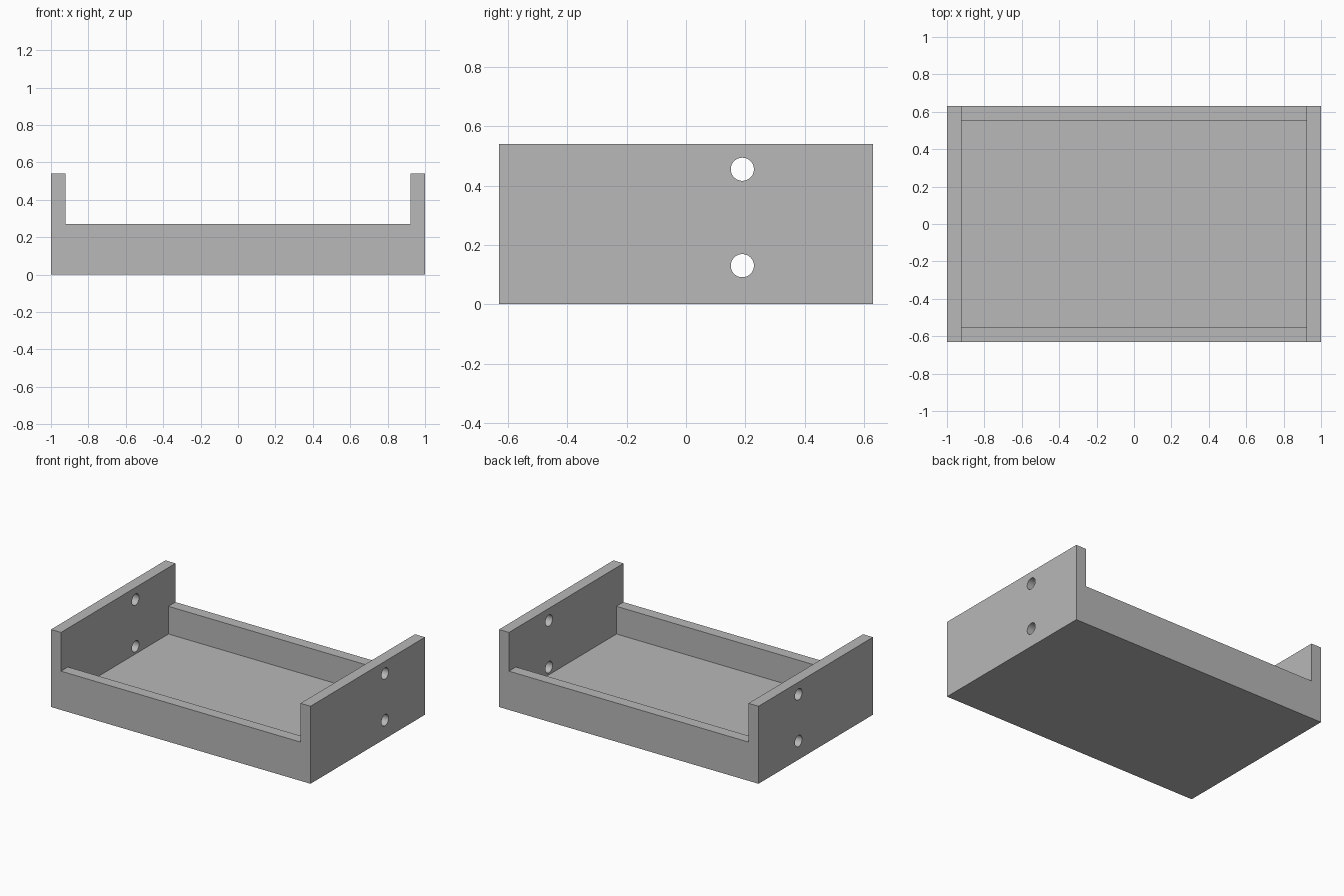
import bpy
import bmesh
import math
from mathutils import Matrix

LENGTH, DEPTH, HEIGHT = 2.0, 1.26, 0.54
RIM, WALL = 0.27, 0.077
HOLE_RADIUS, HOLE_Y, HOLE_HEIGHTS = 0.039, 0.19, (0.13, 0.455)

if "Cube" in bpy.data.objects:
    bpy.data.objects.remove(bpy.data.objects["Cube"], do_unlink=True)

grey = bpy.data.materials.new("plain grey")
grey.use_nodes = True
colour = (0.48, 0.48, 0.48, 1)
grey.diffuse_color = colour
grey.node_tree.nodes["Principled BSDF"].inputs["Base Color"].default_value = colour


def make_object(name, bm):
    bmesh.ops.recalc_face_normals(bm, faces=bm.faces)
    mesh = bpy.data.meshes.new(name)
    bm.to_mesh(mesh)
    bm.free()
    mesh.materials.append(grey)
    obj = bpy.data.objects.new(name, mesh)
    bpy.context.collection.objects.link(obj)
    return obj


def box(name, width, depth, bottom, top):
    bm = bmesh.new()
    bmesh.ops.create_cube(bm, size=1)
    bmesh.ops.scale(bm, vec=(width, depth, top - bottom), verts=bm.verts)
    bmesh.ops.translate(bm, vec=(0, 0, (bottom + top) / 2), verts=bm.verts)
    return make_object(name, bm)


def cross_rod(name, z):
    bm = bmesh.new()
    bmesh.ops.create_cone(bm, cap_ends=True, segments=48, radius1=HOLE_RADIUS,
                          radius2=HOLE_RADIUS, depth=LENGTH + 0.4,
                          matrix=Matrix.Rotation(math.pi / 2, 4, "Y"))
    bmesh.ops.translate(bm, vec=(0, HOLE_Y, z), verts=bm.verts)
    return make_object(name, bm)


def cut(target, cutter):
    bpy.context.view_layer.objects.active = target
    mod = target.modifiers.new("cut", "BOOLEAN")
    mod.operation = "DIFFERENCE"
    mod.solver = "EXACT"
    mod.object = cutter
    bpy.ops.object.modifier_apply(modifier=mod.name)
    bpy.data.objects.remove(cutter, do_unlink=True)


# Solid block, lowered between the two end walls, then hollowed to the floor
tray = box("tray", LENGTH, DEPTH, 0, HEIGHT)
inner = LENGTH - 2 * WALL
cut(tray, box("channel_cutter", inner, DEPTH + 0.4, RIM, HEIGHT + 0.2))
cut(tray, box("pocket_cutter", inner, DEPTH - 2 * WALL, WALL, HEIGHT + 0.2))

# Screw holes through both end walls
for z in HOLE_HEIGHTS:
    cut(tray, cross_rod("hole_cutter", z))

# Smooth hole bores, sharp edges elsewhere
bpy.ops.object.select_all(action="DESELECT")
tray.select_set(True)
bpy.context.view_layer.objects.active = tray
bpy.ops.object.shade_smooth_by_angle(angle=math.radians(30))
